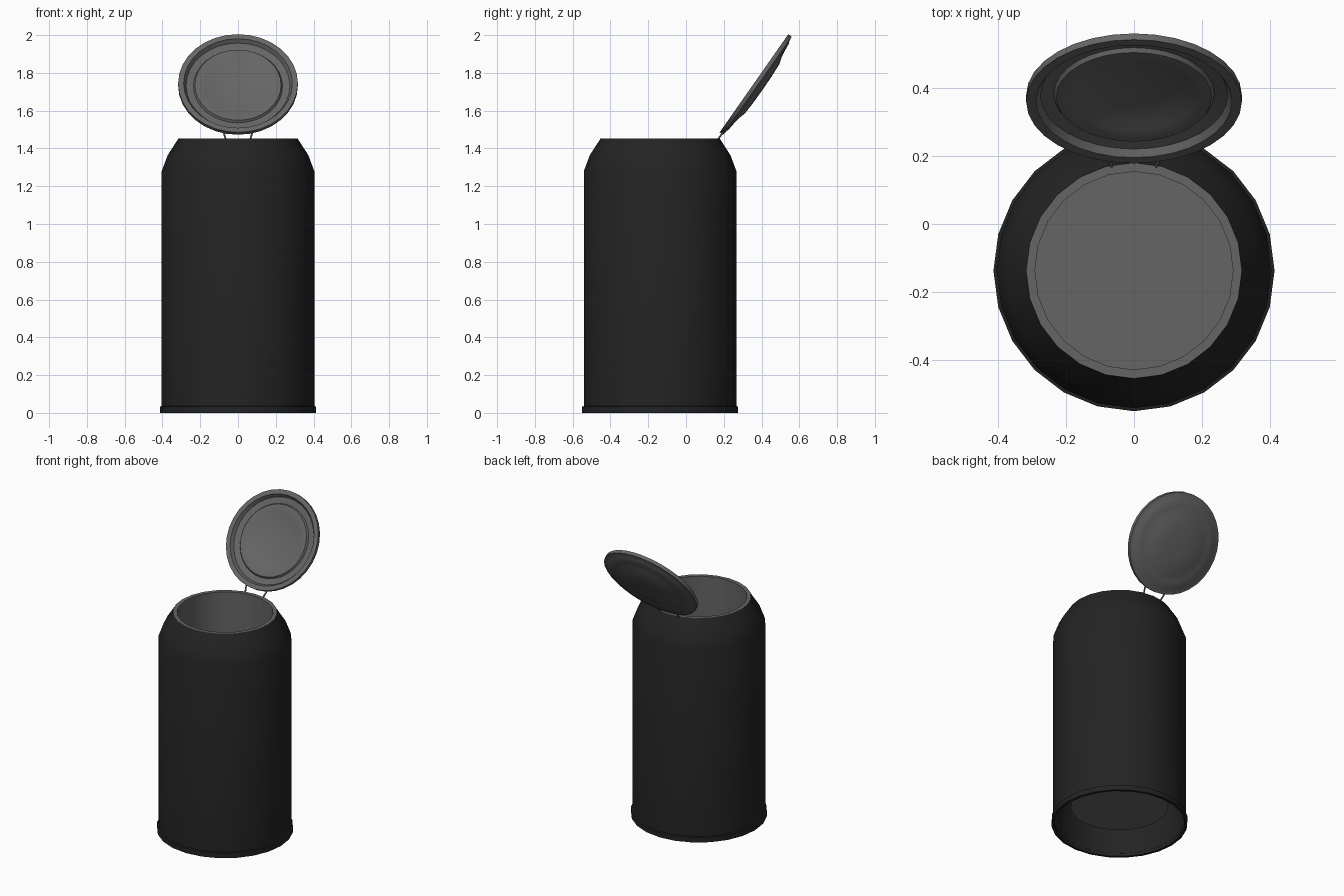
import bpy
import bmesh
import math
from mathutils import Vector, Matrix

if "Cube" in bpy.data.objects:
    bpy.data.objects.remove(bpy.data.objects["Cube"])

BIN_Y = -0.137


def material(name, value):
    mat = bpy.data.materials.new(name)
    mat.use_nodes = True
    color = (value, value, value, 1)
    mat.diffuse_color = color
    mat.node_tree.nodes["Principled BSDF"].inputs["Base Color"].default_value = color
    return mat


black = material("matt black", 0.017)
grey = material("dark grey metal", 0.13)


def finish(obj, mat, angle):
    obj.data.materials.append(mat)
    bpy.ops.object.select_all(action="DESELECT")
    obj.select_set(True)
    bpy.context.view_layer.objects.active = obj
    bpy.ops.object.shade_smooth_by_angle(angle=math.radians(angle))


def lathe(name, profile, sides, mat, angle=30, closed=False):
    """Spin an (r, z) profile around the z axis."""
    bm = bmesh.new()
    pts = [bm.verts.new((r, 0, z)) for r, z in profile]
    edges = [bm.edges.new(pair) for pair in zip(pts, pts[1:])]
    if closed:
        edges.append(bm.edges.new((pts[-1], pts[0])))
    bmesh.ops.spin(bm, geom=pts + edges, cent=(0, 0, 0), axis=(0, 0, 1),
                   angle=math.tau, steps=sides, use_duplicate=False)
    bmesh.ops.remove_doubles(bm, verts=bm.verts, dist=0.0005)
    bmesh.ops.recalc_face_normals(bm, faces=bm.faces)
    mesh = bpy.data.meshes.new(name)
    bm.to_mesh(mesh)
    bm.free()
    obj = bpy.data.objects.new(name, mesh)
    bpy.context.collection.objects.link(obj)
    finish(obj, mat, angle)
    return obj


# Outer shell with rounded shoulder, open underneath
shell = lathe("outer_shell", [
    (0.395, 0.02), (0.404, 0.02), (0.404, 1.28), (0.372, 1.365), (0.317, 1.45),
    (0.303, 1.45), (0.362, 1.355), (0.395, 1.27)], 24, black, 40, closed=True)
shell.location.y = BIN_Y

# Base ring around the foot
base = lathe("base_ring", [
    (0.396, 0), (0.413, 0), (0.413, 0.033), (0.404, 0.036), (0.396, 0.036)],
    24, black, closed=True)
base.location.y = BIN_Y

# Inner bucket with a lip over the shell edge
bucket = lathe("inner_bucket", [
    (0, 0.125), (0.297, 0.125), (0.297, 1.449), (0.317, 1.449), (0.317, 1.453),
    (0.291, 1.453), (0.291, 0.131), (0, 0.131)], 24, grey)
# keep the lip's inner edge flush with the opening
bucket.location.y = BIN_Y

# Lid: raised rim, groove, plateau and a dished centre bulging out the back
lid = lathe("lid", [
    (0, -0.040), (0.08, -0.038), (0.14, -0.031), (0.18, -0.021), (0.205, -0.016),
    (0.228, -0.016), (0.236, -0.028), (0.275, -0.022), (0.288, 0), (0.317, 0),
    (0.317, -0.022), (0.288, -0.026), (0.28, -0.031), (0.235, -0.035),
    (0.20, -0.040), (0.16, -0.052), (0.08, -0.056), (0, -0.057)], 32, grey, 28)
TILT = math.radians(55)
lid.matrix_world = Matrix.Translation((0, 0.36, 1.745)) @ Matrix.Rotation(TILT, 4, "X")

# Pair of thin hinge wires
for side, label in ((1, "left"), (-1, "right")):
    start = Vector((side * 0.06, 0.155, 1.43))
    end = Vector((side * 0.083, 0.215, 1.51))
    axis = end - start
    bpy.ops.mesh.primitive_cylinder_add(vertices=8, radius=0.005, depth=axis.length,
                                        location=(start + end) / 2)
    wire = bpy.context.object
    wire.name = label + "_hinge_wire"
    wire.rotation_euler = axis.to_track_quat("Z", "Y").to_euler()
    finish(wire, grey, 50)
